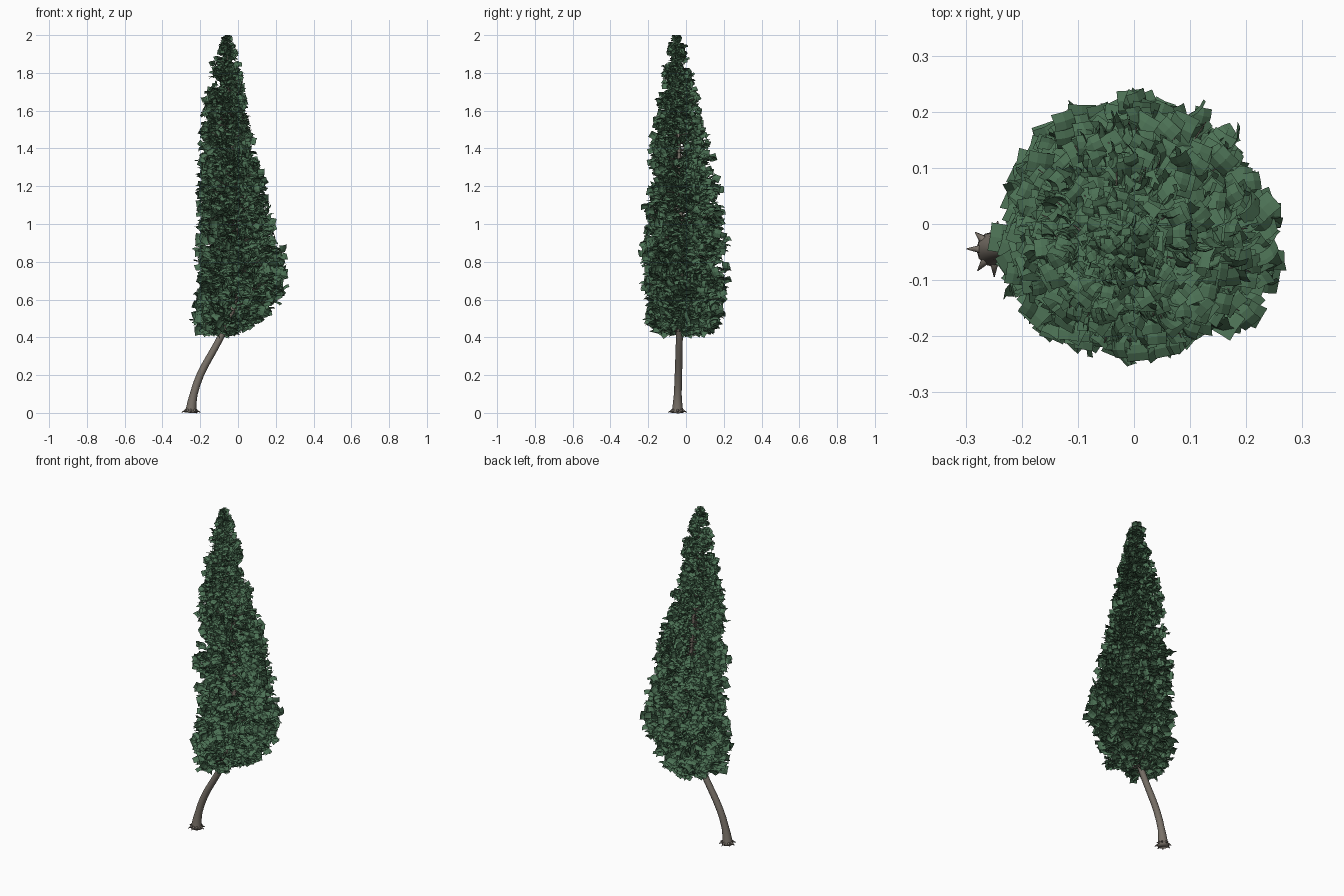
import bpy, bmesh, math, random
from mathutils import Vector

random.seed(11)
if "Cube" in bpy.data.objects:
    bpy.data.objects.remove(bpy.data.objects["Cube"])


def material(name, color):
    m = bpy.data.materials.new(name)
    m.use_nodes = True
    m.diffuse_color = color
    m.node_tree.nodes["Principled BSDF"].inputs["Base Color"].default_value = color
    return m


bark = material("grey brown bark", (0.19, 0.165, 0.138, 1))
leaf = material("dark green foliage", (0.072, 0.165, 0.09, 1))

# Trunk centre line: height, x, y
SPINE = [(0, -.25, -.045), (.06, -.247, -.045), (.2, -.205, -.04), (.4, -.09, -.035),
         (.55, -.025, -.03), (.75, 0, -.03), (1.1, -.01, -.03), (1.5, -.04, -.04), (2, -.06, -.05)]
# Crown outline: height, left and right limits, front and back limits
CROWN = [(.4, -.19, -.01, -.17, .1), (.48, -.23, .11, -.25, .19), (.64, -.245, .26, -.25, .22),
         (.8, -.225, .29, -.23, .24), (.95, -.23, .21, -.24, .22), (1.1, -.23, .17, -.24, .21),
         (1.25, -.22, .15, -.2, .17), (1.45, -.22, .09, -.19, .13), (1.65, -.18, .05, -.155, .07),
         (1.85, -.135, .015, -.12, .03), (2, -.085, -.035, -.075, -.025)]


def lookup(table, z):
    z = min(max(z, table[0][0]), table[-1][0])
    for a, b in zip(table, table[1:]):
        if z <= b[0]:
            t = (z - a[0]) / (b[0] - a[0])
            return [p + (q - p) * t for p, q in zip(a[1:], b[1:])]


def axis(z):
    pts = [Vector(lookup(SPINE, z + d * .02)) for d in range(-3, 4)]
    c = sum(pts, Vector((0, 0))) / len(pts)
    return Vector((c.x, c.y, z))


def tube(bm, pts, radii, sides):
    whole = (pts[-1] - pts[0]).normalized()
    ref = Vector((1, 0, 0)) if abs(whole.y) > .8 else Vector((0, 1, 0))
    rings = []
    for i, (p, r) in enumerate(zip(pts, radii)):
        t = (pts[min(i + 1, len(pts) - 1)] - pts[max(i - 1, 0)]).normalized()
        u = t.cross(ref).normalized()
        v = t.cross(u)
        ring = []
        for k in range(sides):
            a = math.tau * k / sides
            ring.append(bm.verts.new(p + (u * math.cos(a) + v * math.sin(a)) * r))
        rings.append(ring)
    for a, b in zip(rings, rings[1:]):
        for k in range(sides):
            j = (k + 1) % sides
            bm.faces.new((a[k], a[j], b[j], b[k]))
    bm.faces.new(rings[0])
    bm.faces.new(rings[-1])


def finish(name, bm, mat, smooth=True):
    if smooth:
        bmesh.ops.recalc_face_normals(bm, faces=bm.faces)
    me = bpy.data.meshes.new(name)
    bm.to_mesh(me)
    bm.free()
    me.materials.append(mat)
    for p in me.polygons:
        p.use_smooth = smooth
    ob = bpy.data.objects.new(name, me)
    bpy.context.collection.objects.link(ob)


def jitter(s):
    return Vector([random.uniform(-s, s) for _ in range(3)])


def spray(bm, centre, out, size):
    # One square card bent along its length; some stand on edge
    d = (out + Vector((0, 0, .15)) + jitter(.5)).normalized()
    n = Vector((0, 0, .9)) + out * .3 + jitter(.5)
    s = d.cross(n).normalized()
    n = s.cross(d)
    if random.random() < .3:
        s, n = n, s
    bend = size * random.uniform(.1, .25)
    w = size * random.uniform(.8, 1.05)
    rows = []
    for i in range(4):
        t = i / 3 - .5
        row = []
        for k in (-.5, 0, .5):
            co = centre + d * t * size + s * k * w - n * bend * (4 * t * t + abs(k))
            co.z = min(co.z, 2)
            row.append(bm.verts.new(co))
        rows.append(row)
    for a, b in zip(rows, rows[1:]):
        for k in range(2):
            bm.faces.new((a[k], a[k + 1], b[k + 1], b[k]))


# Leaning trunk
bm = bmesh.new()
heights = [0, .012, .03, .06] + [.1 + .05 * i for i in range(37)]
radii = [.032, .03, .027, .024] + [.0185 * (1 - i / 36) ** .8 + .002 for i in range(37)]
tube(bm, [axis(z) for z in heights], radii, 12)
finish("trunk", bm, bark)

# Pointed roots around the base
bm = bmesh.new()
base = axis(0)
for i in range(8):
    a = math.tau * i / 8 + math.pi + random.uniform(-.15, .15)
    d = Vector((math.cos(a), math.sin(a), 0))
    length = random.uniform(.045, .052)
    tube(bm, [base + d * .012 + Vector((0, 0, .022)), base + d * .032 + Vector((0, 0, .011)),
              base + d * length + Vector((0, 0, .003))], [.01, .006, .001], 6)
finish("roots", bm, bark)

# Branches with tufts of leaf cards, spread evenly up the trunk
wood, green = bmesh.new(), bmesh.new()
step = 0
for step in range(760):
    z = .45 + 1.5 * (step * .618034 % 1)
    x0, x1, y0, y1 = lookup(CROWN, z)
    if random.random() > (x1 - x0 + .1) / .6:
        continue
    angle = random.uniform(0, math.tau)
    size = .053 - .024 * (z - .45) / 1.5
    c = axis(z)
    dx, dy = math.cos(angle), math.sin(angle)
    reach = Vector((dx * ((x1 - c.x) if dx > 0 else (c.x - x0)),
                    dy * ((y1 - c.y) if dy > 0 else (c.y - y0)), 0))
    out = reach.normalized()
    length = max(reach.length * random.uniform(.85, 1.02) - size * .5, .012)
    tip = c + out * length
    start = axis(max(z - .4 * length, .42))
    mid = start.lerp(tip, .5) - Vector((0, 0, .08 * length))
    tube(wood, [start, mid, tip], [.004, .003, .001], 4)
    for k in range(13):
        t = 1 - .7 * random.random() ** 1.3
        p = start.lerp(tip, t) + jitter(size * .5)
        p.z = max(p.z, .43)
        spray(green, p, out, size * random.uniform(.8, 1.1))

# Leader tuft at the top
for k in range(60):
    z = random.uniform(1.88, 1.99)
    a = k * 2.4
    out = Vector((math.cos(a), math.sin(a), .5)).normalized()
    spray(green, axis(z) + out * (.008 + (2.0 - z) * .35), out, .026)

finish("branches", wood, bark)
finish("foliage", green, leaf, smooth=False)
